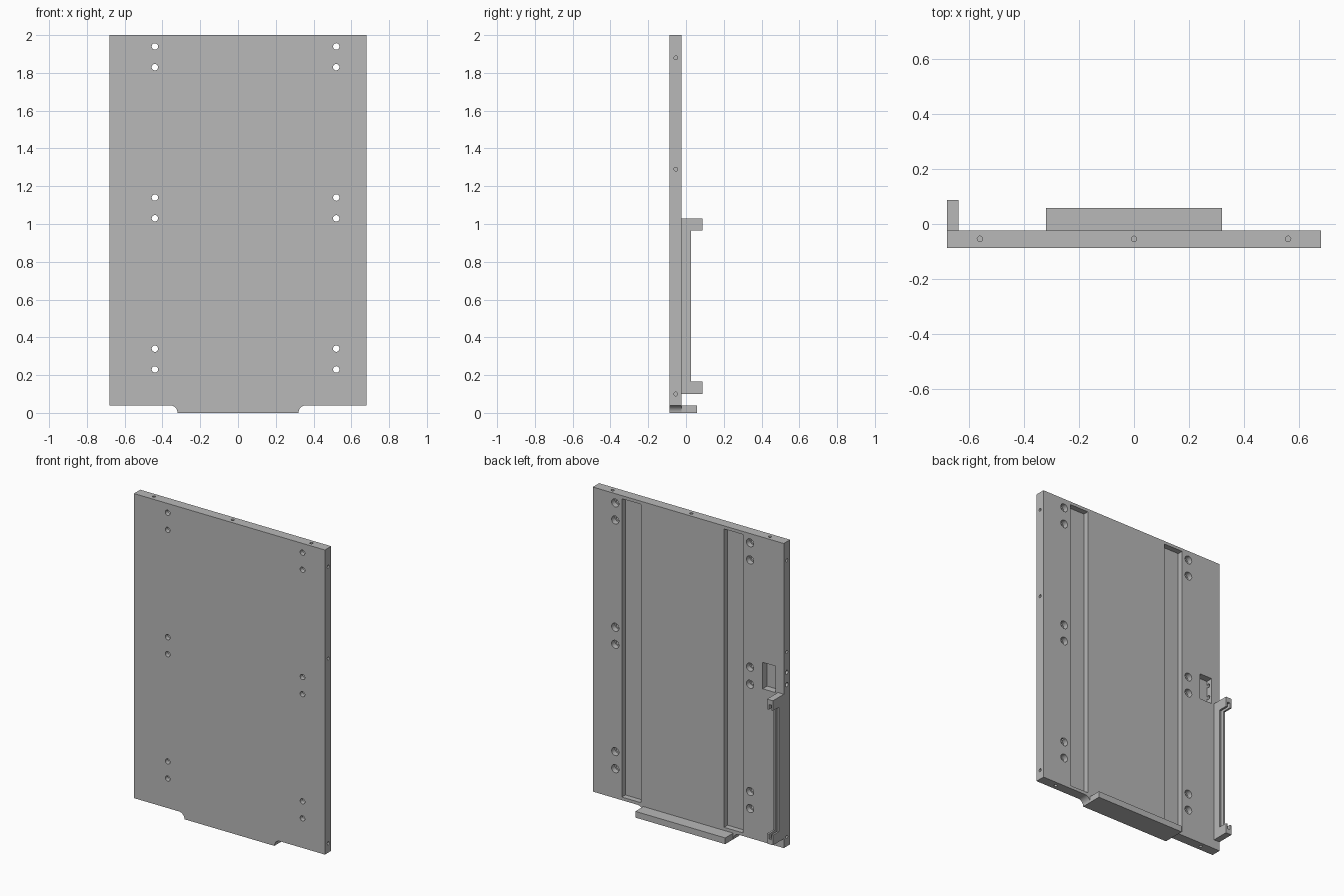
import bpy, bmesh, math
from mathutils import Matrix, Vector

old = bpy.data.objects.get("Cube")
if old:
    bpy.data.objects.remove(old, do_unlink=True)

grey = bpy.data.materials.new("plain_grey")
grey.use_nodes = True
grey.diffuse_color = (0.48, 0.48, 0.48, 1)
grey.node_tree.nodes["Principled BSDF"].inputs["Base Color"].default_value = (0.48, 0.48, 0.48, 1)

FRONT, BACK, TOP = -0.087, -0.023, 2.0
HALF, BASE, TAB, DEEP = 0.68, 0.04, 0.32, 0.087


def finish(name, bm):
    bmesh.ops.recalc_face_normals(bm, faces=bm.faces)
    mesh = bpy.data.meshes.new(name)
    bm.to_mesh(mesh)
    bm.free()
    mesh.materials.append(grey)
    obj = bpy.data.objects.new(name, mesh)
    bpy.context.collection.objects.link(obj)
    return obj


def add_box(bm, x, y, z):
    lo, hi = Vector((x[0], y[0], z[0])), Vector((x[1], y[1], z[1]))
    bmesh.ops.create_cube(bm, size=1, matrix=Matrix.Translation((lo + hi) / 2)
                          @ Matrix.Diagonal((*(hi - lo), 1)))


def add_rod(bm, start, end, radius, sides=24):
    a, b = Vector(start), Vector(end)
    turn = (b - a).to_track_quat('Z', 'Y').to_matrix().to_4x4()
    bmesh.ops.create_cone(bm, cap_ends=True, segments=sides, radius1=radius, radius2=radius,
                          depth=(b - a).length, matrix=Matrix.Translation((a + b) / 2) @ turn)


def extrude_profile(name, points, axis, start, depth):
    # points lie in the plane square to the axis
    bm = bmesh.new()
    make = (lambda p: (p[0], start, p[1])) if axis == 'y' else (lambda p: (start, p[0], p[1]))
    face = bm.faces.new([bm.verts.new(make(p)) for p in points])
    out = bmesh.ops.extrude_face_region(bm, geom=[face])
    move = Vector((0, depth, 0)) if axis == 'y' else Vector((depth, 0, 0))
    bmesh.ops.translate(bm, vec=move, verts=[v for v in out["geom"] if isinstance(v, bmesh.types.BMVert)])
    return finish(name, bm)


def cut(obj, bm):
    cutter = finish("cutter", bm)
    cutter.hide_render = True
    mod = obj.modifiers.new("cut", 'BOOLEAN')
    mod.operation, mod.solver, mod.object = 'DIFFERENCE', 'EXACT', cutter
    bpy.context.view_layer.objects.active = obj
    bpy.ops.object.modifier_apply(modifier=mod.name)
    bpy.data.objects.remove(cutter, do_unlink=True)


# Panel outline with a filleted tab along the bottom
fillet = [(TAB + BASE * (1 - math.cos(t)), BASE * math.sin(t))
          for t in (math.pi / 2 * i / 10 for i in range(11))]
right_side = fillet + [(HALF, BASE), (HALF, TOP)]
outline = right_side + [(-x, z) for x, z in reversed(right_side)]
panel = extrude_profile("door_panel", outline, 'y', FRONT, BACK - FRONT)

# Recessed channels and the latch pocket in the back
bm = bmesh.new()
for x in (0.405, -0.323):
    add_box(bm, (x - 0.068, x + 0.068), (BACK - 0.036, 0.02), (0.06, 1.98))
add_box(bm, (-0.62, -0.53), (BACK - 0.045, 0.02), (1.025, 1.195))
cut(panel, bm)

# Through holes, then wider counterbores from the back
spots = [(x, z) for x in (-0.44, 0.52) for z in (1.94, 1.83, 1.14, 1.03, 0.34, 0.23)]
for radius, start in ((0.017, FRONT - 0.05), (0.026, BACK - 0.035)):
    bm = bmesh.new()
    for x, z in spots:
        add_rod(bm, (x, start, z), (x, 0.02, z), radius)
    cut(panel, bm)

# Small blind holes in the edges
bm = bmesh.new()
mid = -0.054
for side in (-1, 1):
    for z in (1.88, 1.29, 0.10):
        add_rod(bm, (side * (HALF - 0.06), mid, z), (side * (HALF + 0.02), mid, z), 0.01, 16)
    add_rod(bm, (side * 0.56, mid, 0.01), (side * 0.56, mid, BASE + 0.06), 0.01, 16)
for x in (-0.56, 0, 0.56):
    add_rod(bm, (x, mid, TOP - 0.06), (x, mid, TOP + 0.02), 0.01, 16)
# Bolt holes from the edge into the latch pocket
for z in (1.16, 1.08):
    add_rod(bm, (-HALF - 0.02, mid, z), (-0.58, mid, z), 0.013, 16)
cut(panel, bm)

# Bottom ledge
bm = bmesh.new()
add_box(bm, (-TAB, TAB), (BACK, 0.058), (0, BASE))
ledge = finish("bottom_ledge", bm)

# Side bracket with raised ends, grooved along its inside
lower = [(BACK, 0.10), (DEEP, 0.10), (DEEP, 0.165), (0.027, 0.165)]
centre = 0.565
bracket = extrude_profile("side_bracket", lower + [(y, 2 * centre - z) for y, z in reversed(lower)],
                          'x', -HALF, 0.042)
bm = bmesh.new()
add_box(bm, (-0.668, -0.651), (0.004, 0.12), (0.132, 2 * centre - 0.132))
cut(bracket, bm)

for obj in bpy.context.view_layer.objects:
    obj.select_set(obj in (panel, ledge, bracket))
bpy.context.view_layer.objects.active = panel
bpy.ops.object.shade_smooth_by_angle(angle=math.radians(30))
